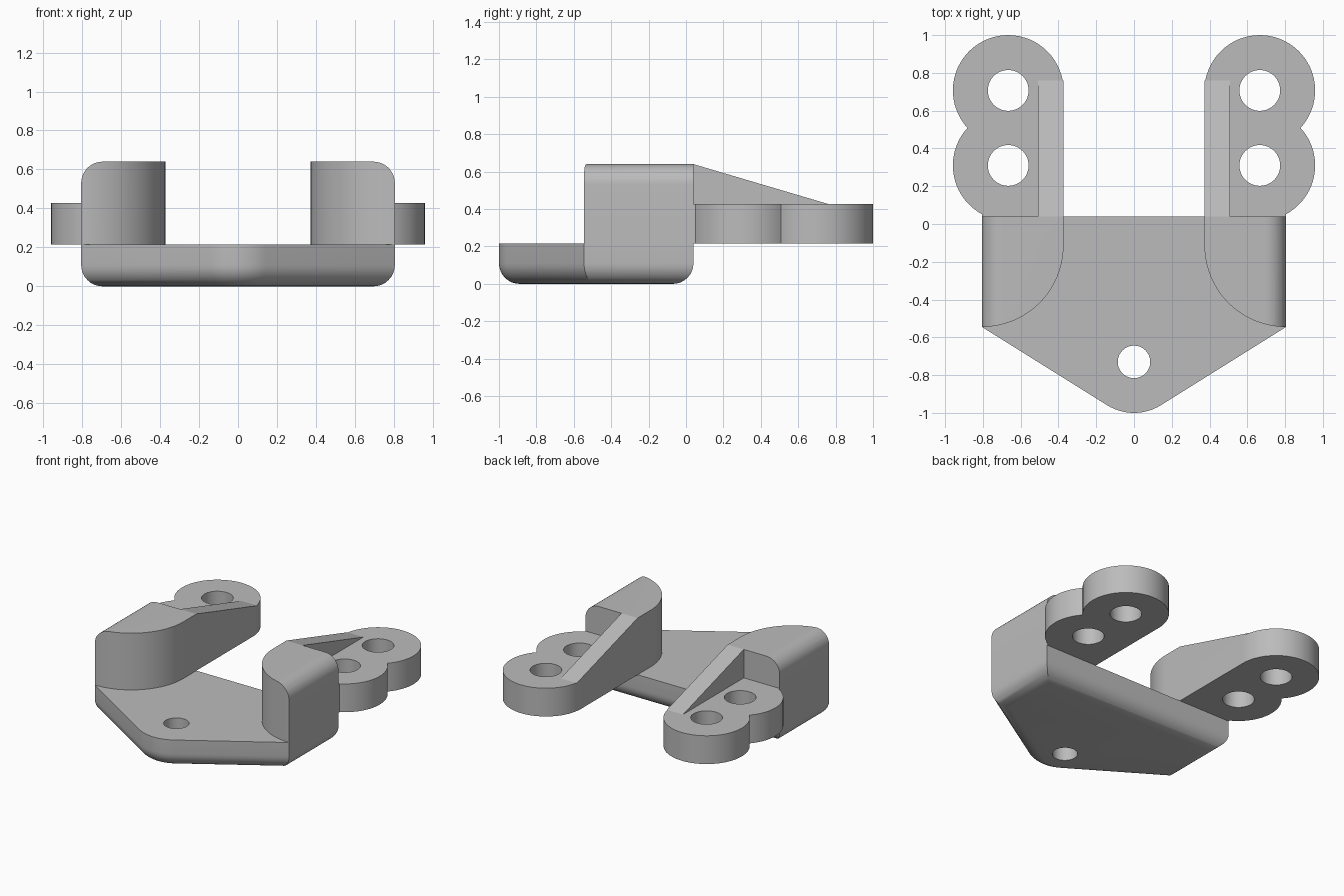
import bpy, bmesh
from math import sin, cos, asin, acos, atan2, hypot, pi, radians

if "Cube" in bpy.data.objects:
    bpy.data.objects.remove(bpy.data.objects["Cube"])

HALF_W, INNER, BACK, FRONT = 0.805, 0.373, 0.04, -0.545
PLATE_TOP, LUG_TOP, TOP = 0.215, 0.427, 0.64
FILLET = 0.11

grey = bpy.data.materials.new("light grey")
grey.use_nodes = True
grey.diffuse_color = (0.5, 0.5, 0.5, 1)
grey.node_tree.nodes["Principled BSDF"].inputs["Base Color"].default_value = grey.diffuse_color


def arc(cx, cy, r, a0, a1, n=24):
    """Points on a circular arc from angle a0 to a1."""
    angles = [a0 + (a1 - a0) * i / n for i in range(n + 1)]
    return [(cx + r * cos(a), cy + r * sin(a)) for a in angles]


def prism(name, outline, lo, hi, axis="z", bottom_round=0):
    """Extrude a 2D outline along an axis, optionally rounding the lower rim."""
    place = {"x": lambda p, h: (h, p[0], p[1]),
             "y": lambda p, h: (p[0], h, p[1]),
             "z": lambda p, h: (p[0], p[1], h)}[axis]
    bm = bmesh.new()
    face = bm.faces.new([bm.verts.new(place(p, lo)) for p in outline])
    rim = list(face.edges)
    top = bmesh.ops.extrude_face_region(bm, geom=[face], use_keep_orig=True)["geom"]
    offset = place((0, 0), hi - lo)
    bmesh.ops.translate(bm, vec=offset, verts=[v for v in top if isinstance(v, bmesh.types.BMVert)])
    bmesh.ops.recalc_face_normals(bm, faces=bm.faces)
    if bottom_round:
        bmesh.ops.bevel(bm, geom=rim, offset=bottom_round, offset_type="OFFSET",
                        segments=8, profile=0.5, affect="EDGES", clamp_overlap=False)
    mesh = bpy.data.meshes.new(name)
    bm.to_mesh(mesh)
    bm.free()
    mesh.materials.append(grey)
    obj = bpy.data.objects.new(name, mesh)
    bpy.context.collection.objects.link(obj)
    return obj


def combine(obj, tool, operation):
    """Apply a boolean and discard the tool object."""
    mod = obj.modifiers.new("cut", "BOOLEAN")
    mod.object, mod.operation, mod.solver = tool, operation, "EXACT"
    tool.hide_render = True
    graph = bpy.context.evaluated_depsgraph_get()
    result = bpy.data.meshes.new_from_object(obj.evaluated_get(graph))
    obj.modifiers.clear()
    obj.data = result
    bpy.data.objects.remove(tool)


def drill(obj, x, y, r):
    ring = arc(x, y, r, 0, 2 * pi, 48)[:-1]
    combine(obj, prism("drill", ring, -0.5, 1), "DIFFERENCE")


parts = []

# Base plate: pointed front with a rounded nose, rounded lower rim, one hole
nose_y, nose_r = -0.73, 0.27
dx, dy = HALF_W, FRONT - nose_y
tangent = atan2(dy, dx) - acos(nose_r / hypot(dx, dy))
outline = [(HALF_W, FRONT), (HALF_W, BACK), (-HALF_W, BACK), (-HALF_W, FRONT)]
outline += arc(0, nose_y, nose_r, -pi - tangent, tangent, 16)
plate = prism("base_plate", outline, 0, PLATE_TOP, bottom_round=FILLET)
drill(plate, 0, nose_y, 0.086)
parts.append(plate)

lug_x, lug_r, near_y, far_y = 0.666, 0.293, 0.31, 0.707
start = -acos((HALF_W - lug_x) / lug_r)
waist = asin((far_y - near_y) / 2 / lug_r)

for side, s in (("left", 1), ("right", -1)):
    def flip(points):
        return [(s * x, y) for x, y in points]

    # Upright block: quarter-round inner front, rounded outer top edge
    r = HALF_W - INNER
    plan = [(HALF_W, BACK), (INNER, BACK)] + arc(HALF_W, FRONT + r, r, pi, 1.5 * pi, 32)
    block = prism(side + "_block", flip(plan), PLATE_TOP, TOP)
    section = [(0.2, 0), (HALF_W, 0)]
    section += arc(HALF_W - FILLET, TOP - FILLET, FILLET, 0, pi / 2, 10) + [(0.2, TOP)]
    combine(block, prism("rounding", flip(section), -1, 1, "y"), "INTERSECT")

    # Double lug with two holes
    plan = [(INNER, BACK), (HALF_W, BACK)]
    plan += arc(lug_x, near_y, lug_r, start, waist)
    plan += arc(lug_x, far_y, lug_r, -waist, pi, 40)[1:]
    lug = prism(side + "_lug", flip(plan), PLATE_TOP, LUG_TOP)
    for y in (near_y, far_y):
        drill(lug, s * lug_x, y, 0.108)

    # Sloping rib between block and lug
    slope = [(BACK, LUG_TOP), (0.76, LUG_TOP), (BACK, TOP)]
    xs = sorted((s * INNER, s * 0.507))
    rib = prism(side + "_rib", slope, xs[0], xs[1], "x")
    parts += [block, lug, rib]

for obj in parts:
    obj.data.shade_smooth()
    obj.data.set_sharp_from_angle(angle=radians(30))
